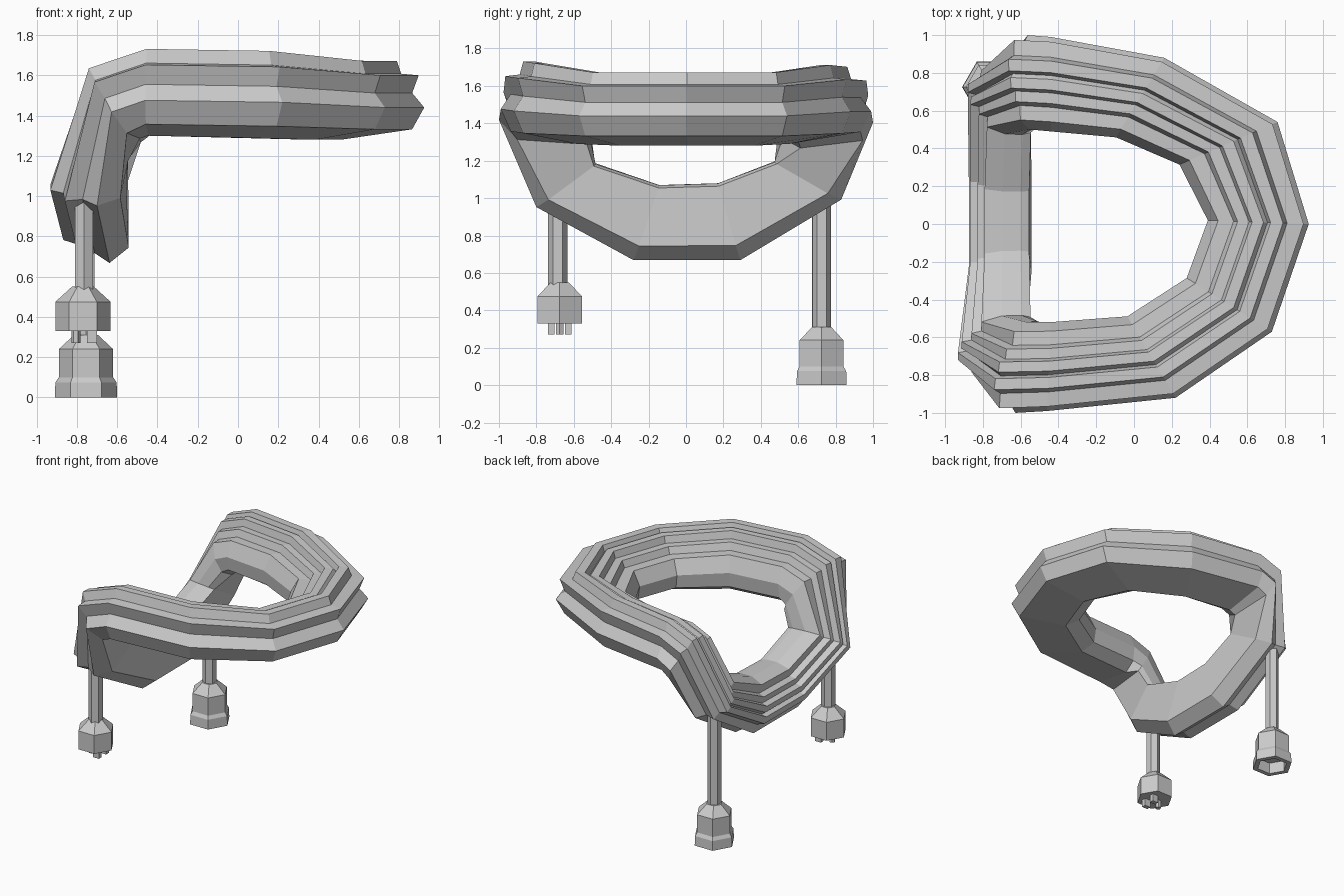
import bpy, bmesh, math
from mathutils import Vector

if "Cube" in bpy.data.objects:
    bpy.data.objects.remove(bpy.data.objects["Cube"])

def make_object(name, bm):
    bmesh.ops.recalc_face_normals(bm, faces=bm.faces)
    me = bpy.data.meshes.new(name)
    bm.to_mesh(me)
    bm.free()
    ob = bpy.data.objects.new(name, me)
    bpy.context.collection.objects.link(ob)
    return ob

def lathe(name, x, y, profile, turn=0, sides=6):
    """Stack of polygon rings (radius, z), capped at both ends."""
    bm = bmesh.new()
    rings = []
    for r, z in profile:
        rings.append([bm.verts.new((x + r * math.cos(turn + 2 * math.pi * i / sides),
                                    y + r * math.sin(turn + 2 * math.pi * i / sides), z))
                      for i in range(sides)])
    for a, b in zip(rings, rings[1:]):
        for i in range(sides):
            j = (i + 1) % sides
            bm.faces.new((a[i], a[j], b[j], b[i]))
    bm.faces.new(rings[0])
    bm.faces.new(rings[-1])
    return make_object(name, bm)

def box(name, center, size):
    bm = bmesh.new()
    bmesh.ops.create_cube(bm, size=1)
    for v in bm.verts:
        v.co = Vector(center) + Vector(v.co[i] * size[i] for i in range(3))
    return make_object(name, bm)

# Ridged bundle cross-section: u = inner to outer, v = underside to top
section = [(.24, 0), (.89, .13), (1, .40), (.89, .58), (.95, .80), (.79, .82),
           (.75, .98), (.63, .98), (.60, .86), (.56, .93), (.45, .93), (.42, .80),
           (.31, .80), (.27, .67), (.12, .67), (.02, .40), (.05, .14)]
# The sagging part has a broad flat underside
sag_section = [(.04, .02), (.80, .11)] + section[2:-1] + [(.01, .14)]

# Stations round the coil: inner point, outer point, up vector (x, z)
top_stations = [
    ((-.44, -.51, 1.30), (-.46, -.99, 1.30), (0, .44)),
    ((-.04, -.48, 1.29), (.22, -.92, 1.29), (0, .44)),
    ((.27, -.28, 1.28), (.73, -.57, 1.28), (0, .40)),
    ((.38, .02, 1.28), (.925, 0, 1.28), (0, .40)),
    ((.23, .31, 1.28), (.76, .54, 1.28), (0, .40)),
    ((-.10, .45, 1.29), (.16, .88, 1.29), (0, .43)),
    ((-.44, .48, 1.30), (-.44, .99, 1.30), (0, .41)),
    # folded over the edge
    ((-.48, .49, 1.27), (-.49, 1.00, 1.26), (-.18, .36)),
]
sag_stations = [
    ((-.54, .47, 1.19), (-.52, .83, .98), (-.36, .03)),
    ((-.55, .17, 1.08), (-.49, .29, .66), (-.37, .02)),
    ((-.55, -.14, 1.07), (-.49, -.28, .66), (-.37, .02)),
    ((-.54, -.48, 1.18), (-.54, -.80, .94), (-.40, .03)),
    ((-.48, -.51, 1.28), (-.54, -1.00, 1.27), (-.22, .37)),
]
bm = bmesh.new()
rings = []
for stations, shape in ((top_stations, section), (sag_stations, sag_section)):
    for inner, outer, (ux, uz) in stations:
        a, b, up = Vector(inner), Vector(outer), Vector((ux, 0, uz))
        rings.append([bm.verts.new(a + (b - a) * u + up * v) for u, v in shape])
n = len(section)
for k, ring in enumerate(rings):
    nxt = rings[(k + 1) % len(rings)]
    for i in range(n):
        j = (i + 1) % n
        bm.faces.new((ring[i], ring[j], nxt[j], nxt[i]))
make_object("coiled_cable_bundle", bm)

# Dangling end with the pronged plug
px, py = -.77, -.675
quarter = math.pi / 2
lathe("plug_cord", px + .005, py - .01, [(.052, .52), (.052, 1.08)], quarter)
lathe("plug_body", px, py, [(.137, .33), (.137, .475), (.055, .55)])
for s in (-1, 1):
    box("plug_blade", (px + .045, py + s * .045, .31), (.05, .035, .08))
lathe("plug_ground_pin", px - .035, py, [(.022, .27), (.022, .35)])

# Dangling end with the hollow socket
sx, sy = -.755, .725
lathe("socket_cord", sx, sy, [(.05, .28), (.05, 1.12)], quarter)
lathe("socket_body", sx, sy, [(.115, .09), (.115, 0), (.155, 0), (.152, .075),
                              (.135, .10), (.135, .24), (.06, .31)])
